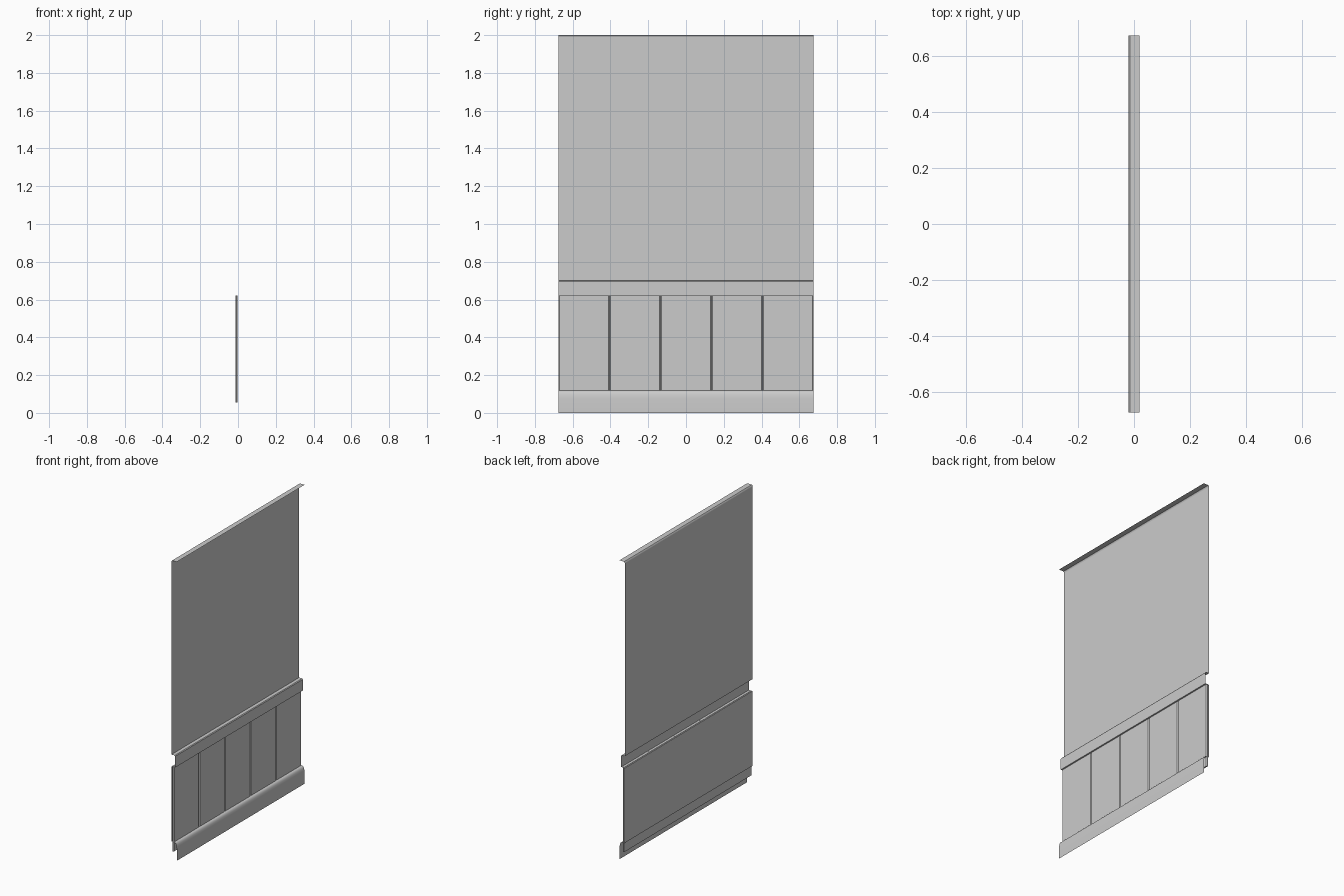
import bpy, bmesh, math

if "Cube" in bpy.data.objects:
    bpy.data.objects.remove(bpy.data.objects["Cube"])

HALF = 0.675          # half length of the wall panel along y
BACK = -0.02          # x of the wall sheet


def link(name, bm):
    mesh = bpy.data.meshes.new(name)
    bm.to_mesh(mesh)
    bm.free()
    ob = bpy.data.objects.new(name, mesh)
    bpy.context.collection.objects.link(ob)
    return ob


def smooth(ob, degrees):
    bpy.ops.object.select_all(action='DESELECT')
    ob.select_set(True)
    bpy.context.view_layer.objects.active = ob
    bpy.ops.object.shade_smooth_by_angle(angle=math.radians(degrees))


def sheet(name, profile):
    """Open (x, z) profile, listed bottom to top, swept along y."""
    bm = bmesh.new()
    rows = [[bm.verts.new((x, y, z)) for x, z in profile] for y in (-HALF, HALF)]
    for i in range(len(profile) - 1):
        bm.faces.new((rows[0][i], rows[1][i], rows[1][i + 1], rows[0][i + 1]))
    ob = link(name, bm)
    smooth(ob, 35)
    return ob


def plank(name, y0, y1, x0, x1, z0, z1, c):
    """Upright board with chamfered front edges."""
    bm = bmesh.new()
    outline = [(x0, y0), (x1 - c, y0), (x1, y0 + c), (x1, y1 - c), (x1 - c, y1), (x0, y1)]
    face = bm.faces.new([bm.verts.new((x, y, z0)) for x, y in outline])
    top = bmesh.ops.extrude_face_region(bm, geom=[face])['geom']
    verts = [v for v in top if isinstance(v, bmesh.types.BMVert)]
    bmesh.ops.translate(bm, verts=verts, vec=(0, 0, z1 - z0))
    if not face.is_valid:
        bmesh.ops.holes_fill(bm, edges=bm.edges)
    bmesh.ops.recalc_face_normals(bm, faces=bm.faces)
    return link(name, bm)


# Skirting board with rounded top, open at the back
sheet("skirting", [(0.02, 0), (0.02, 0.075), (0.0185, 0.09), (0.016, 0.102),
                   (0.012, 0.112), (0.006, 0.117), (BACK, 0.12)])

# Thin sheet behind the wainscot planks
sheet("wainscot_backing", [(BACK, 0.12), (BACK, 0.62)])

# Chair rail above the planks
sheet("chair_rail", [(BACK, 0.62), (0.007, 0.62), (0.007, 0.695),
                     (0.003, 0.70), (BACK, 0.70)])

# Upper wall with the flat crown strip
sheet("upper_wall", [(BACK, 0.70), (BACK, 1.99)])
sheet("crown_strip", [(BACK, 1.99), (-0.0185, 1.996), (-0.015, 2.0), (0.02, 2.0)])

# Five wainscot planks
width = 2 * HALF / 5
for i in range(5):
    y = -HALF + i * width
    plank(f"wainscot_plank_{i + 1}", y, y + width, -0.013, -0.003, 0.055, 0.622, 0.006)
